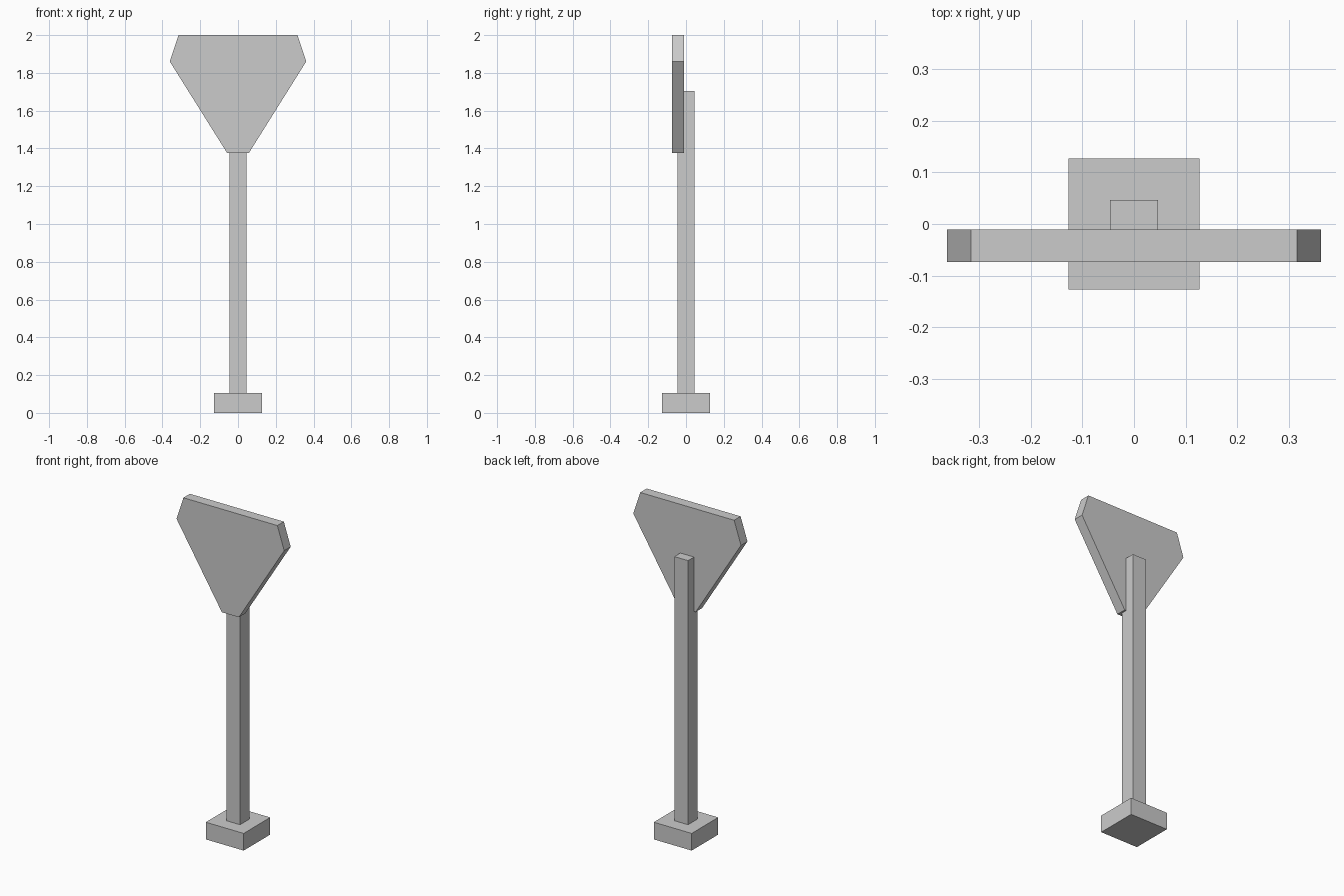
import bpy
import bmesh
from mathutils import Vector

cube = bpy.data.objects.get("Cube")
if cube:
    bpy.data.objects.remove(cube, do_unlink=True)

grey = bpy.data.materials.new("plain grey")
grey.use_nodes = True
colour = (0.6, 0.6, 0.6, 1)
grey.diffuse_color = colour
grey.node_tree.nodes["Principled BSDF"].inputs["Base Color"].default_value = colour


def extrude_outline(name, points, offset):
    """Make a solid by extruding a flat outline along an offset vector."""
    bm = bmesh.new()
    face = bm.faces.new([bm.verts.new(p) for p in points])
    result = bmesh.ops.extrude_face_region(bm, geom=[face], use_keep_orig=True)
    moved = [v for v in result["geom"] if isinstance(v, bmesh.types.BMVert)]
    bmesh.ops.translate(bm, verts=moved, vec=Vector(offset))
    bmesh.ops.recalc_face_normals(bm, faces=bm.faces)
    mesh = bpy.data.meshes.new(name)
    bm.to_mesh(mesh)
    bm.free()
    mesh.materials.append(grey)
    obj = bpy.data.objects.new(name, mesh)
    bpy.context.collection.objects.link(obj)
    return obj


def square_block(name, half, bottom, top):
    corners = [(-half, -half), (half, -half), (half, half), (-half, half)]
    return extrude_outline(name, [(x, y, bottom) for x, y in corners], (0, 0, top - bottom))


# Foot and upright post
square_block("base_block", 0.127, 0, 0.104)
square_block("post", 0.046, 0.104, 1.705)

# Tapered sign plate, mirrored from its left half outline
half_outline = [(0.057, 1.375), (0.361, 1.86), (0.315, 2.0)]
outline = half_outline + [(-x, z) for x, z in reversed(half_outline)]
extrude_outline("sign_plate", [(x, -0.073, z) for x, z in outline], (0, 0.062, 0))
